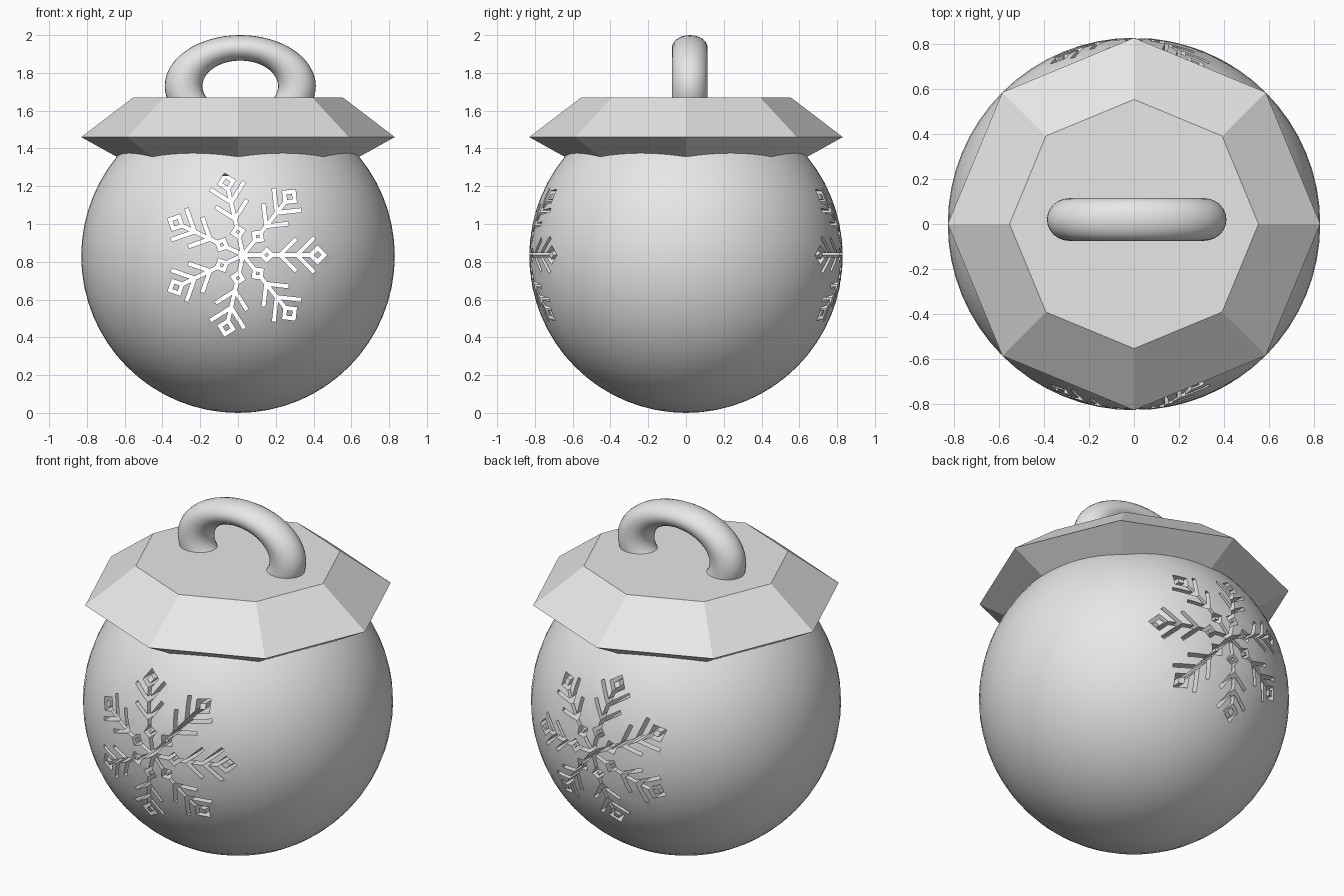
import bpy, bmesh, math
from mathutils import Matrix, Vector

cube = bpy.data.objects.get("Cube")
if cube:
    bpy.data.objects.remove(cube, do_unlink=True)

grey = bpy.data.materials.new("light grey")
grey.use_nodes = True
grey.diffuse_color = (0.8, 0.8, 0.8, 1)
grey.node_tree.nodes["Principled BSDF"].inputs["Base Color"].default_value = (0.8, 0.8, 0.8, 1)


def add_object(name, bm):
    bmesh.ops.recalc_face_normals(bm, faces=bm.faces)
    mesh = bpy.data.meshes.new(name)
    bm.to_mesh(mesh)
    bm.free()
    mesh.materials.append(grey)
    obj = bpy.data.objects.new(name, mesh)
    bpy.context.collection.objects.link(obj)
    return obj


def activate(obj):
    bpy.ops.object.select_all(action='DESELECT')
    obj.select_set(True)
    bpy.context.view_layer.objects.active = obj


# Snowflake cutter: long bars that run through the bauble from front to back
CENTRE_X, CENTRE_Z, WIDTH = 0.027, 0.836, 0.021


def polar(r, angle):
    return Vector((r * math.cos(angle), r * math.sin(angle)))


def arm_lines():
    """Centre lines of one arm lying along +x."""
    lines = [(Vector((0, 0)), Vector((0.1, 0))), (Vector((0.15, 0)), Vector((0.36, 0)))]
    for r, half in ((0.125, 0.027), (0.394, 0.036)):      # diamond rings
        corners = [Vector((r, 0)) + polar(half, k * math.pi / 2) for k in range(4)]
        lines += [(corners[k], corners[(k + 1) % 4]) for k in range(4)]
    for r, length in ((0.195, 0.11), (0.285, 0.12)):      # slanted twigs
        for side in (-1, 1):
            start = Vector((r, 0))
            lines.append((start, start + polar(length, side * math.pi / 4)))
    return lines


bm = bmesh.new()
count = 0
for arm in range(7):
    turn = Matrix.Rotation(arm * math.tau / 7, 2)
    for a, b in arm_lines():
        a, b = turn @ a, turn @ b
        d, mid = b - a, (a + b) / 2
        place = (Matrix.Translation((CENTRE_X + mid.x, 0, CENTRE_Z + mid.y))
                 @ Matrix.Rotation(-math.atan2(d.y, d.x), 4, 'Y')
                 @ Matrix.Diagonal((d.length + WIDTH, 2 + count * 0.003, WIDTH, 1)))
        bmesh.ops.create_cube(bm, size=1, matrix=place)
        count += 1
cutter = add_object("snowflake_cutter", bm)
cutter.hide_render = True

# Round bauble body with the snowflake cut through it
bm = bmesh.new()
bmesh.ops.create_uvsphere(bm, u_segments=64, v_segments=32, radius=0.83,
                          matrix=Matrix.Translation((0, 0, 0.83)))
body = add_object("bauble_body", bm)
cut = body.modifiers.new("snowflake_cut", 'BOOLEAN')
cut.operation = 'DIFFERENCE'
cut.object = cutter
cut.solver = 'EXACT'
cut.use_self = True
activate(body)
bpy.ops.object.modifier_apply(modifier=cut.name)
bpy.ops.object.shade_smooth_by_angle(angle=math.radians(30))
bpy.data.objects.remove(cutter, do_unlink=True)

# Eight-sided cap
bm = bmesh.new()
rings = [[bm.verts.new((*polar(r, k * math.tau / 8), z)) for k in range(8)]
         for r, z in ((0.46, 1.255), (0.83, 1.46), (0.555, 1.67))]
for low, high in zip(rings, rings[1:]):
    for k in range(8):
        n = (k + 1) % 8
        bm.faces.new((low[k], low[n], high[n], high[k]))
bm.faces.new(rings[0])
bm.faces.new(rings[-1])
add_object("cap", bm)

# Hanging loop: a flattened ring sunk into the cap
bpy.ops.mesh.primitive_torus_add(major_segments=64, minor_segments=24,
                                 major_radius=0.3, minor_radius=0.1,
                                 location=(0.012, 0.02, 1.73),
                                 rotation=(math.pi / 2, 0, 0))
loop = bpy.context.object
loop.name = "hanging_loop"
loop.scale = (1, 0.675, 0.95)
loop.data.materials.append(grey)
bpy.ops.object.shade_smooth()
